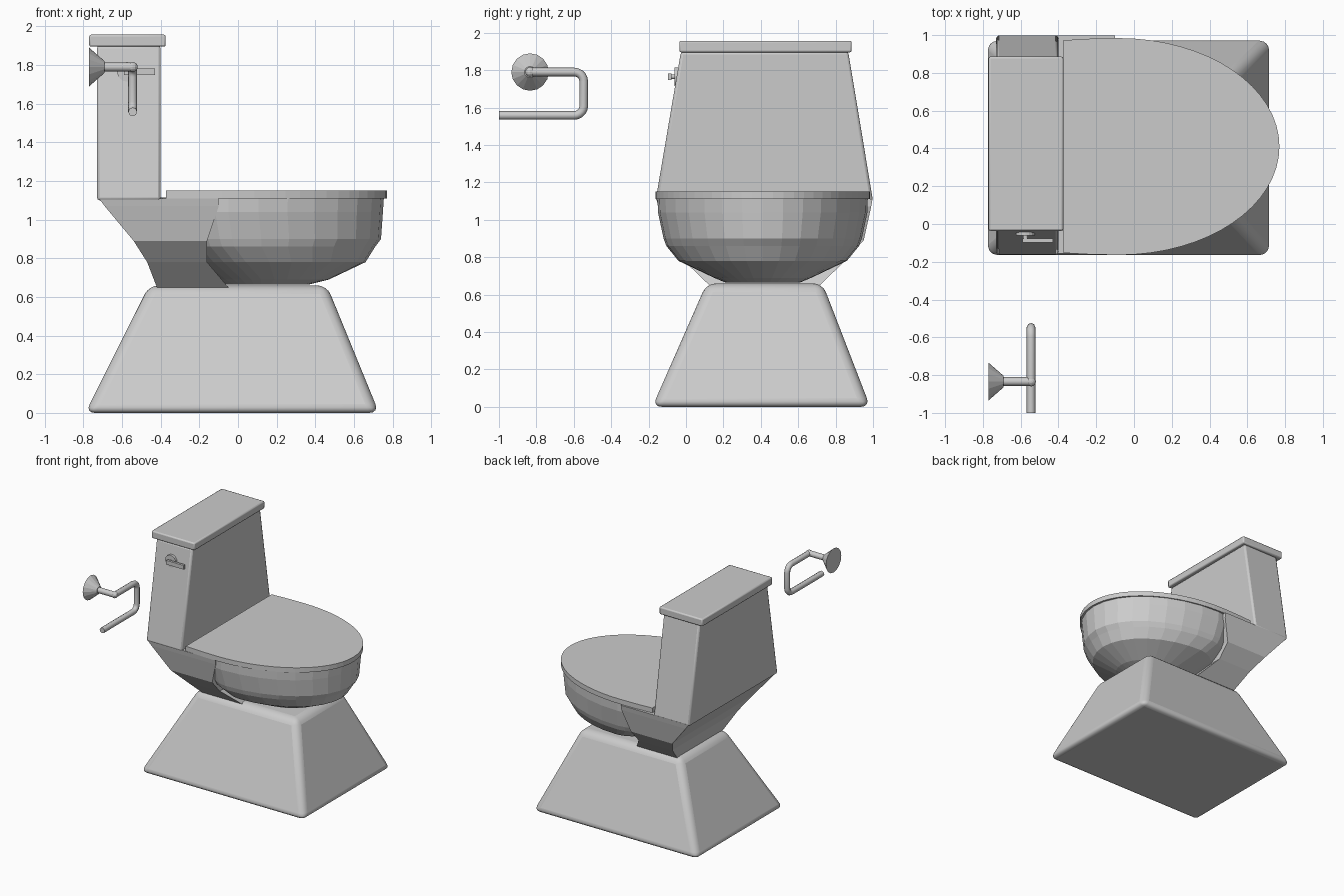
import bpy, bmesh, math
from mathutils import Vector

cube = bpy.data.objects.get("Cube")
if cube:
    bpy.data.objects.remove(cube, do_unlink=True)

mat = bpy.data.materials.new("grey_porcelain")
mat.use_nodes = True
GREY = (0.6, 0.6, 0.6, 1)
mat.diffuse_color = GREY
mat.node_tree.nodes["Principled BSDF"].inputs["Base Color"].default_value = GREY


def loft(name, rings, bevel=0, segments=3, smooth=False):
    """Skin a stack of closed rings and cap both ends."""
    bm = bmesh.new()
    loops = [[bm.verts.new(p) for p in ring] for ring in rings]
    for a, b in zip(loops, loops[1:]):
        for i in range(len(a)):
            j = (i + 1) % len(a)
            bm.faces.new((a[i], a[j], b[j], b[i]))
    bm.faces.new(loops[0])
    bm.faces.new(loops[-1])
    bmesh.ops.recalc_face_normals(bm, faces=bm.faces)
    me = bpy.data.meshes.new(name)
    bm.to_mesh(me)
    bm.free()
    me.materials.append(mat)
    ob = bpy.data.objects.new(name, me)
    bpy.context.collection.objects.link(ob)
    if bevel:
        mod = ob.modifiers.new("soft_edges", "BEVEL")
        mod.width = bevel
        mod.segments = segments
        mod.limit_method = "ANGLE"
    if smooth:
        bpy.ops.object.select_all(action="DESELECT")
        ob.select_set(True)
        bpy.context.view_layer.objects.active = ob
        bpy.ops.object.shade_smooth_by_angle(angle=math.radians(35))
    return ob


def rect(x0, x1, y0, y1, z):
    return [(x0, y0, z), (x1, y0, z), (x1, y1, z), (x0, y1, z)]


def oval(z, cx, front, back, half, n=32, cy=0.41):
    """Egg outline: different lengths towards +x and -x."""
    pts = []
    for i in range(n):
        t = math.tau * i / n
        c = math.cos(t)
        pts.append((cx + c * (front if c > 0 else back), cy + half * math.sin(t), z))
    return pts


def rod(name, a, b, r0, r1, n=16):
    """Round bar or cone between two points."""
    a, b = Vector(a), Vector(b)
    q = (b - a).to_track_quat("Z", "Y")
    turn = [math.tau * i / n for i in range(n)]
    return loft(name, [[p + q @ Vector((r * math.cos(t), r * math.sin(t), 0)) for t in turn]
                       for p, r in ((a, r0), (b, r1))], smooth=n < 16)


# Flared pedestal with rounded edges
loft("pedestal", [rect(-0.79, 0.73, -0.18, 0.985, 0),
                  rect(-0.46, 0.46, 0.11, 0.73, 0.66)], bevel=0.05, segments=4, smooth=True)

# Bowl, narrowing in egg-shaped rings
loft("bowl", [oval(*r) for r in (
    (1.115, -0.05, 0.805, 0.35, 0.562),
    (1.04, -0.05, 0.80, 0.35, 0.56),
    (0.90, -0.03, 0.77, 0.33, 0.53),
    (0.86, -0.02, 0.73, 0.32, 0.515),
    (0.78, 0.04, 0.62, 0.30, 0.45),
    (0.69, 0.12, 0.35, 0.26, 0.26),
    (0.665, 0.12, 0.25, 0.20, 0.20))])

# Neck joining bowl, tank and pedestal
loft("neck", [rect(x0, x1, 0.42 - h, 0.42 + h, z) for z, x0, x1, h in (
    (1.11, -0.72, -0.10, 0.577),
    (1.07, -0.69, -0.10, 0.57),
    (0.89, -0.54, -0.16, 0.53),
    (0.78, -0.47, -0.16, 0.43),
    (0.65, -0.42, -0.05, 0.295))])

# Closed seat cover: half egg with a straight back edge
outline = [(max(x, -0.385), y) for x, y, z in oval(0, -0.08, 0.85, 1.5, 0.574, n=64)
           if x > -0.43]
loft("seat_cover", [[(x, y, z) for x, y in outline] for z in (1.11, 1.15)])

# Tank and its lid
loft("tank", [rect(-0.73, -0.40, -0.163, 1.0, 1.1),
              rect(-0.73, -0.40, -0.027, 0.867, 1.9)], bevel=0.015, segments=2, smooth=True)
loft("tank_lid", [rect(-0.77, -0.374, -0.036, 0.886, z) for z in (1.895, 1.957)],
     bevel=0.01, segments=2, smooth=True)

# Flush handle
rod("handle_disc", (-0.575, -0.02, 1.765), (-0.575, -0.062, 1.765), 0.05, 0.05)
rod("handle_stem", (-0.575, -0.05, 1.765), (-0.575, -0.085, 1.765), 0.013, 0.013, 12)
loft("handle_lever", [rect(-0.59, -0.43, -0.097, -0.077, z) for z in (1.748, 1.782)])

# Paper holder: wall cone, arm and joint
y, z = -0.834, 1.79
rod("holder_mount", (-0.77, y, z), (-0.69, y, z), 0.1, 0.03)
rod("holder_arm", (-0.70, y, z), (-0.545, y, z), 0.023, 0.023, 12)
bpy.ops.mesh.primitive_uv_sphere_add(segments=12, ring_count=8, radius=0.026,
                                     location=(-0.545, y, z))
joint = bpy.context.object
joint.name = "holder_joint"
joint.data.materials.append(mat)

# Bent holder bar with rounded corners
path = [(y, z)]
for cy, cz, start in ((-0.597, 1.74, 90), (-0.597, 1.608, 0)):
    for k in range(6):
        t = math.radians(start - 18 * k)
        path.append((cy + 0.05 * math.cos(t), cz + 0.05 * math.sin(t)))
path.append((-1.0, 1.558))
curve = bpy.data.curves.new("holder_bar", "CURVE")
curve.dimensions = "3D"
curve.bevel_depth = 0.023
curve.bevel_resolution = 2
curve.use_fill_caps = True
spline = curve.splines.new("POLY")
spline.points.add(len(path) - 1)
for point, (py, pz) in zip(spline.points, path):
    point.co = (-0.545, py, pz, 1)
curve.materials.append(mat)
bar = bpy.data.objects.new("holder_bar", curve)
bpy.context.collection.objects.link(bar)
bpy.ops.object.select_all(action="DESELECT")
bar.select_set(True)
bpy.context.view_layer.objects.active = bar
bpy.ops.object.convert(target="MESH")
